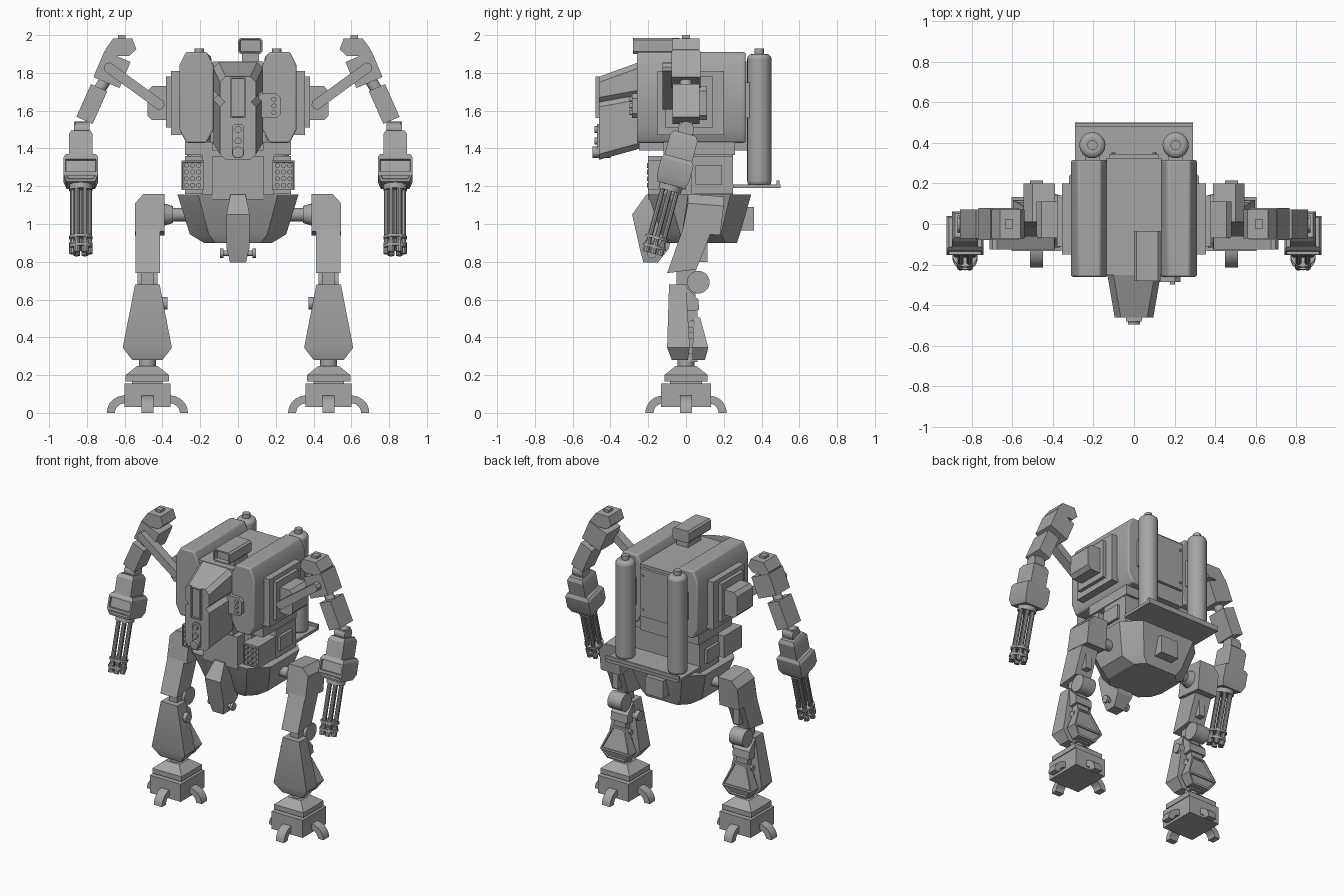
import bpy, bmesh
from math import cos, sin, pi, radians
from mathutils import Matrix, Vector

cube = bpy.data.objects.get("Cube")
if cube:
    bpy.data.objects.remove(cube, do_unlink=True)

shade = (.38, .38, .38, 1)
grey = bpy.data.materials.new("plain grey")
grey.use_nodes = True
grey.diffuse_color = shade
grey.node_tree.nodes["Principled BSDF"].inputs["Base Color"].default_value = shade
parts = []
FRONT, BACK = Vector((0, -1, 0)), Vector((0, 1, 0))


def loft(name, rings, mirror=False, pose=None, recess=None, rim=.01, depth=.01, bevel=0):
    """Skin a list of equal rings, cap the ends, optionally recess the faces that look one way."""
    bm = bmesh.new()
    loops = [[bm.verts.new(point) for point in ring] for ring in rings]
    for lower, upper in zip(loops, loops[1:]):
        for i in range(len(lower)):
            bm.faces.new((lower[i - 1], lower[i], upper[i], upper[i - 1]))
    bm.faces.new(loops[0])
    bm.faces.new(loops[-1])
    bmesh.ops.recalc_face_normals(bm, faces=bm.faces)
    if recess:
        bm.normal_update()
        picked = [face for face in bm.faces if face.normal.dot(recess) > .85]
        bmesh.ops.inset_individual(bm, faces=picked, thickness=rim)
        bmesh.ops.inset_individual(bm, faces=picked, thickness=.003, depth=-depth)
    if pose:
        bm.transform(pose)
    mesh = bpy.data.meshes.new(name)
    bm.to_mesh(mesh)
    bm.free()
    mesh.materials.append(grey)
    obj = bpy.data.objects.new(name, mesh)
    bpy.context.scene.collection.objects.link(obj)
    if bevel:
        modifier = obj.modifiers.new("bevel", "BEVEL")
        modifier.width, modifier.segments, modifier.limit_method = bevel, 3, "ANGLE"
    if mirror:
        obj.modifiers.new("mirror", "MIRROR")
    parts.append(obj)


def ring(axis, profile, t):
    """Stand a flat profile at distance t along an axis."""
    if axis == "x":
        return [(t, u, v) for u, v in profile]
    if axis == "y":
        return [(u, t, v) for u, v in profile]
    return [(u, v, t) for u, v in profile]


def prism(name, axis, profile, span, **options):
    loft(name, [ring(axis, profile, t) for t in span], **options)


def rect(u, v):
    return [(u[0], v[0]), (u[1], v[0]), (u[1], v[1]), (u[0], v[1])]


def octagon(u, v, cut, rise=None):
    """Rectangle with its corners cut off."""
    rise = rise or cut
    (a, b), (c, d) = u, v
    return [(a + cut, c), (b - cut, c), (b, c + rise), (b, d - rise),
            (b - cut, d), (a + cut, d), (a, d - rise), (a, c + rise)]


def both(half, middle=0):
    """Span of equal reach either side of a middle."""
    return (middle - half, middle + half)


def box(name, x, y, z, **options):
    prism(name, "z", rect(x, y), z, **options)


def tapered(name, middle, levels, **options):
    """Stacked rectangles, each given as half width, depth span and height."""
    loft(name, [ring("z", rect(both(half, middle), y), z) for half, y, z in levels], **options)


def rod(name, start, axis, length, radius, end=None, sides=20, **options):
    circle = [(cos(2 * pi * i / sides), sin(2 * pi * i / sides)) for i in range(sides)]
    aim = Matrix.Translation(start) @ Vector(axis).to_track_quat("Z", "Y").to_matrix().to_4x4()
    pose = options.pop("pose", Matrix()) @ aim
    rings = [ring("z", [(r * u, r * v) for u, v in circle], t) for r, t in ((radius, 0), (end or radius, length))]
    loft(name, rings, pose=pose, **options)


def posed(axis, degrees, x, z):
    return Matrix.Translation((x, 0, z)) @ Matrix.Rotation(radians(degrees), 4, axis)


RIGHTWARD, UP, DOWN = (1, 0, 0), (0, 0, 1), (0, 0, -1)

# Torso
prism("torso_side", "y", octagon((.13, .31), (1.43, 1.91), .035, .07), (-.26, .315), mirror=True, bevel=.01)
box("torso_core", both(.135), (-.25, .325), (1.39, 1.86))
box("back_panel", both(.12), (.3, .345), (1.5, 1.84))
for z in (1.55, 1.79):
    rod("panel_bolt", (.1, .34, z), BACK, .012, .01, sides=8, mirror=True)
box("side_panel_outer", (.3, .355), both(.175, .025), both(.17, 1.64), mirror=True)
box("side_panel_inner", (.3, .38), both(.125, .015), both(.135, 1.645), mirror=True)

# Cockpit narrows and drops toward the nose
for name, back, front in (("cockpit_lower", (1.4, 1.69), (1.34, 1.65)), ("cockpit_upper", (1.68, 1.86), (1.64, 1.78))):
    loft(name, [ring("y", octagon(both(.133), back, .03), -.24),
                ring("y", octagon(both(.095), front, .03), -.46)])
box("window_frame", both(.04), (-.48, -.4), (1.56, 1.78), recess=FRONT)
prism("nose_mount", "y", octagon(both(.032), (1.35, 1.53), .015), (-.47, -.4))
rod("nose_gun", (0, -.45, 1.38), FRONT, .045, .03)
for z in (1.44, 1.5):
    rod("nose_light", (0, -.45, z), FRONT, .035, .018)
prism("side_sensor", "y", octagon((.1, .228), (1.56, 1.69), .025), (-.285, -.25))
for z in (1.59, 1.625, 1.66):
    rod("sensor_lens", (.19, -.28, z), FRONT, .018, .013, sides=12)

# Roof scanner
box("scanner_base", (.02, .11), (-.2, -.05), (1.85, 1.91))
prism("scanner", "y", octagon((0, .13), (1.9, 1.985), .012), (-.28, -.035), recess=FRONT, depth=.03)

# Back tanks and their shelf
rod("back_tank", (.205, .388, 1.2), UP, .7, .064, sides=28, mirror=True, bevel=.025)
rod("tank_valve", (.205, .388, 1.89), UP, .04, .025, mirror=True)
box("tank_bracket", (.17, .24), (.3, .36), (1.56, 1.75), mirror=True)
box("tank_shelf", both(.29), (.25, .5), (1.19, 1.21))
box("shelf_lip", both(.29), (.48, .495), (1.2, 1.23))

# Waist
box("waist_slab", both(.28), (-.12, .26), (1.365, 1.435))
box("waist_core", both(.19), (-.12, .25), (1.13, 1.39))
box("waist_front", both(.135), (-.2, 0), (1.13, 1.36))
box("waist_pack", (.15, .28), (.03, .25), (1.16, 1.36), mirror=True)
box("pack_cover", (.2, .3), (.05, .19), (1.21, 1.31), mirror=True)

# Rocket launchers
box("launcher", both(.06, .24), (-.2, 0), (1.18, 1.335), mirror=True, recess=FRONT, depth=.006)
for column in range(3):
    for row in range(4):
        place = (.208 + .033 * column, -.19, 1.205 + .035 * row)
        rod("rocket", place, FRONT, .017, .013, sides=10, mirror=True)

# Pelvis: wide deck tapering down, with cut corners
deck = octagon(both(.32), (-.2, .345), .11)
waistline = octagon(both(.255), (-.13, .285), .1)
keel = octagon(both(.18), (-.1, .27), .06)
loft("pelvis", [ring("z", deck, 1.155), ring("z", waistline, .945), ring("z", keel, .9)])
box("pelvis_rear_box", both(.07), (.2, .36), (.965, 1.09))
tapered("groin_guard", 0, [(.04, (-.21, -.05), 1.155), (.062, (-.285, -.06), 1.05),
                           (.06, (-.245, -.09), .87), (.042, (-.225, -.15), .795)])
rod("guard_pin", (0, -.18, .845), RIGHTWARD, .08, .014, mirror=True)
rod("guard_pin_head", (.078, -.18, .845), RIGHTWARD, .017, .026, mirror=True)

# Shoulders and struts
prism("shoulder", "y", octagon((.35, .48), (1.55, 1.73), .025), (-.07, .11), mirror=True)
prism("shoulder_strut", "y", octagon(both(.19), both(.027), .015), (-.125, -.06), mirror=True,
      pose=posed("Y", -36, .55, 1.73))

# Upper arms
loft("arm_cap", [ring("z", rect(both(half, middle), both(.072)), z) for half, middle, z in
                 ((.06, .635, 1.89), (.082, .62, 1.925), (.05, .61, 1.983))], mirror=True)
box("arm_cap_knob", both(.02, .615), both(.022), (1.97, 2), mirror=True)
box("upper_arm", both(.075), both(.078), both(.075), mirror=True, pose=posed("Y", -23, .667, 1.818))
box("middle_arm", both(.047), both(.072), both(.095), mirror=True, pose=posed("Y", -24, .774, 1.635))
rod("arm_neck", (.69, 0, 1.78), (.07, 0, -.11), .13, .032, mirror=True)
box("elbow_block", (.785, .86), both(.035), (1.46, 1.54), mirror=True)
rod("elbow_joint", (.785, 0, 1.5), RIGHTWARD, .083, .043, mirror=True)

# Forearms with rotary guns, tilted forward about the elbow
arm = dict(mirror=True, pose=posed("X", -15, .832, 1.5))
tapered("forearm", 0, [(.05, both(.06), -.02), (.063, both(.075), -.045), (.063, both(.075), -.18)], **arm)
tapered("gun_housing", 0, [(.08, both(.075), -.155), (.092, both(.088), -.175), (.092, both(.088), -.265),
                           (.075, both(.075), -.305)], recess=FRONT, rim=.016, depth=.015, **arm)
for name, z, length in (("gun_hub", -.29, .045), ("barrel_band", -.585, .015), ("barrel_ring", -.635, .015)):
    rod(name, (0, 0, z), DOWN, length, .062, **arm)
rod("gun_spindle", (0, 0, -.3), DOWN, .35, .014, sides=10, **arm)
for i in range(6):
    x, y = (.044 * turn(pi * i / 3) for turn in (cos, sin))
    rod("gun_barrel", (x, y, -.3), DOWN, .34, .014, sides=10, **arm)
    rod("gun_muzzle", (x, y, -.62), DOWN, .06, .018, sides=10, **arm)

# Hips and thighs
rod("hip_axle", (.2, .09, 1.05), RIGHTWARD, .2, .036, mirror=True)
rod("hip_flange", (.345, .09, 1.05), RIGHTWARD, .05, .045, end=.06, mirror=True)
loft("thigh_top", [ring("x", [(.01, top), (.2, top - .015), (.18, .94), (-.02, .96)], x)
                   for x, top in ((.39, 1.16), (.5, 1.16), (.545, 1.11))], mirror=True)
prism("thigh", "x", [(-.015, .98), (.13, .95), (.055, .76), (-.1, .74)], both(.065, .477), mirror=True)
box("thigh_rib", (.455, .5), (.06, .115), (.8, .93), mirror=True)
rod("knee", (.425, .065, .692), RIGHTWARD, .107, .06, sides=28, mirror=True)
box("knee_link", both(.033, .477), both(.05), (.6, .77), mirror=True)

# Shins
LEG = .48
leg = dict(mirror=True)
tapered("shin", LEG, [(.065, (-.09, 0), .68), (.13, (-.1, .02), .345), (.08, (-.075, .01), .28)], **leg)
prism("shin_bracket", "x", [(-.02, .675), (0, .67), (.065, .6), (.07, .545), (-.02, .535)], both(.065, LEG), **leg)
rod("shin_pin", (.372, -.02, .58), RIGHTWARD, .07, .033, **leg)
box("shin_core", both(.045, LEG), (-.01, .06), (.27, .56), **leg)
for z in (.33, .41, .47):
    rod("calf_roller", (LEG - .07, .03, z), RIGHTWARD, .14, .02, sides=12, **leg)
tapered("calf", LEG, [(.05, (.04, .075), .505), (.115, (.035, .118), .345), (.07, (.035, .1), .28)],
        recess=BACK, rim=.014, **leg)

# Ankles and feet
rod("ankle", (LEG, 0, .23), UP, .07, .045, **leg)
tapered("ankle_cover", LEG, [(half, both(half), z) for half, z in ((.115, .165), (.115, .2), (.055, .248))], **leg)
box("foot_collar", both(.08, LEG), both(.085), (.14, .18), **leg)
box("foot", both(.122, LEG), both(.133), (.03, .155), **leg)
quarter = [pi / 2 * i / 8 for i in range(9)]
claw = [(.12 + .095 * cos(t), .092 * sin(t)) for t in quarter]
claw += [(.12 + .052 * cos(t), .05 * sin(t)) for t in reversed(quarter)]
for quarter_turn in range(4):
    prism("toe_claw", "y", claw, both(.032), pose=posed("Z", 90 * quarter_turn, LEG, 0), **leg)

# Smooth the round parts, keep hard edges
bpy.ops.object.select_all(action="DESELECT")
for obj in parts:
    obj.select_set(True)
bpy.context.view_layer.objects.active = parts[0]
bpy.ops.object.shade_smooth_by_angle(angle=radians(28))
